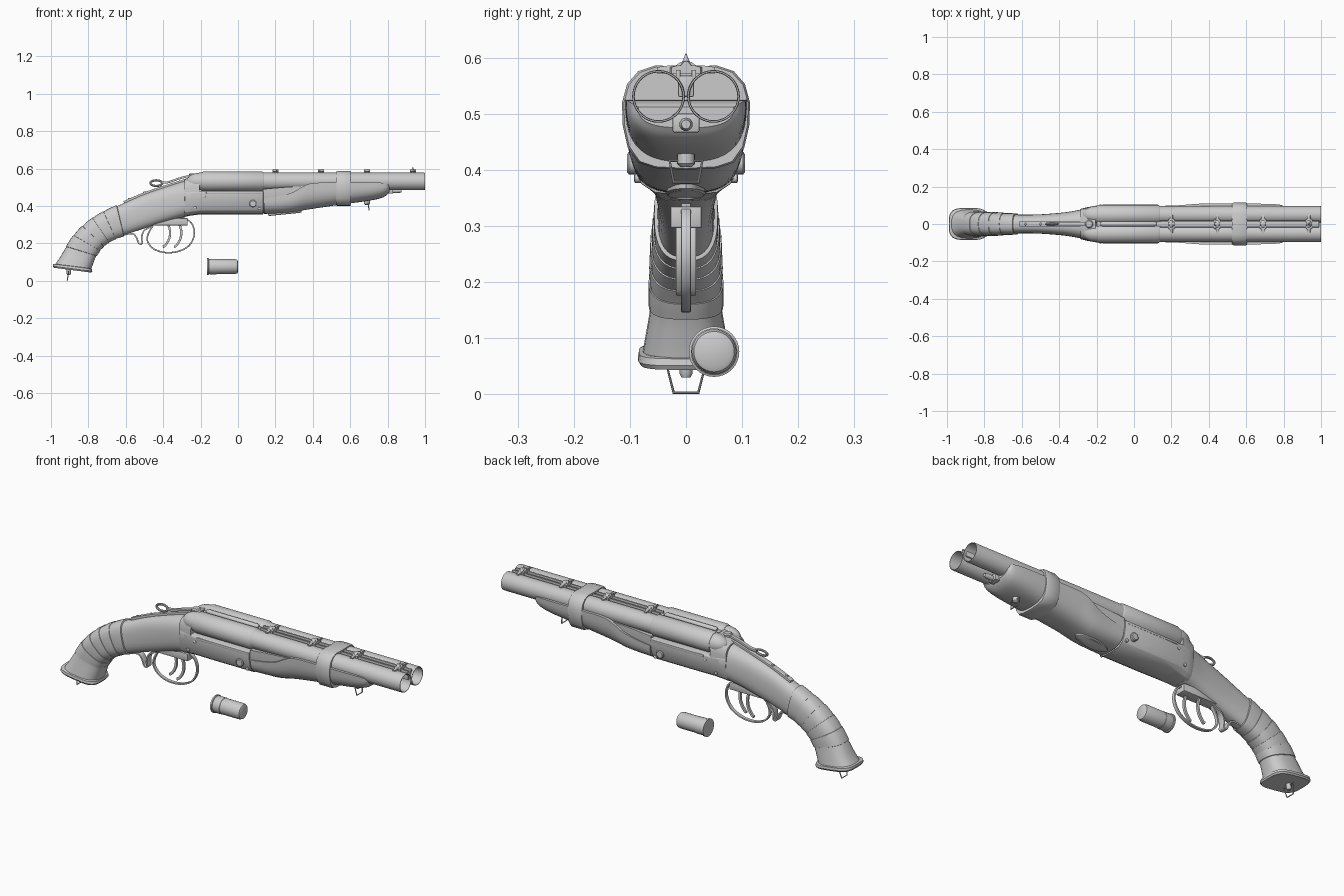
import bpy, bmesh, math
from mathutils import Vector as V

# ---------- helpers ----------
def loft(name, rings, bevel=0, closed=False):
    """Skin a list of equal-length closed rings, capping both ends."""
    bm = bmesh.new()
    vs = [[bm.verts.new(p) for p in r] for r in rings]
    n = len(vs[0])
    pairs = list(zip(vs, vs[1:])) + ([(vs[-1], vs[0])] if closed else [])
    for a, b in pairs:
        for i in range(n):
            bm.faces.new((a[i], a[(i + 1) % n], b[(i + 1) % n], b[i]))
    if not closed:
        bm.faces.new(vs[0])
        bm.faces.new(vs[-1])
    bmesh.ops.recalc_face_normals(bm, faces=bm.faces)
    me = bpy.data.meshes.new(name)
    bm.to_mesh(me)
    bm.free()
    ob = bpy.data.objects.new(name, me)
    bpy.context.collection.objects.link(ob)
    if bevel:
        m = ob.modifiers.new("bevel", 'BEVEL')
        m.width, m.segments, m.limit_method = bevel, 2, 'ANGLE'
    return ob

def spline(pts, t):
    """Catmull-Rom sample of tuples at parameter t."""
    i = max(0, min(int(t), len(pts) - 2))
    f = t - i
    p = [pts[max(0, min(j, len(pts) - 1))] for j in range(i - 1, i + 3)]
    return [0.5 * (2 * b + (c - a) * f + (2 * a - 5 * b + 4 * c - d) * f * f
                   + (3 * b - a - 3 * c + d) * f ** 3) for a, b, c, d in zip(*p)]

def smooth(pts, k=5):
    return [spline(pts, i / k) for i in range((len(pts) - 1) * k + 1)]

def pw(v, e):
    return math.copysign(abs(v) ** e, v)

def box(name, lo, hi, bevel=0.003):
    rect = [(lo[1], lo[2]), (hi[1], lo[2]), (hi[1], hi[2]), (lo[1], hi[2])]
    return loft(name, [[(x, y, z) for y, z in rect] for x in (lo[0], hi[0])], bevel)

def lathe(name, prof, c, axis='x', n=32, closed=False):
    """Revolve (offset, radius) pairs around an axis through c."""
    rings = []
    for o, r in prof:
        ring = []
        for k in range(n):
            a = 2 * math.pi * k / n
            u, w = r * math.cos(a), r * math.sin(a)
            d = {'x': (o, u, w), 'y': (u, o, w), 'z': (u, w, o)}[axis]
            ring.append(V(c) + V(d))
        rings.append(ring)
    return loft(name, rings, 0, closed)

def ribbon(name, path, width, thick, y=0, k=5):
    """Flat strap following an x-z path."""
    pts = [V((p[0], 0, p[1])) for p in smooth(path, k)]
    rings = []
    for i, p in enumerate(pts):
        t = (pts[min(i + 1, len(pts) - 1)] - pts[max(i - 1, 0)]).normalized()
        nrm = V((-t.z, 0, t.x)) * thick / 2
        rings.append([p + s * nrm + V((0, y + q * width / 2, 0))
                      for s, q in ((1, -1), (1, 1), (-1, 1), (-1, -1))])
    return loft(name, rings, 0.0015)

def wire(name, pts, r, cyclic=False):
    cu = bpy.data.curves.new(name, 'CURVE')
    cu.dimensions, cu.bevel_depth, cu.bevel_resolution, cu.use_fill_caps = '3D', r, 2, True
    s = cu.splines.new('POLY')
    s.points.add(len(pts) - 1)
    for q, p in zip(s.points, pts):
        q.co = (*p, 1)
    s.use_cyclic_u = cyclic
    ob = bpy.data.objects.new(name, cu)
    bpy.context.collection.objects.link(ob)
    return ob

def mirrored(half):
    """Close a half outline of (y, z) running from the top to the bottom."""
    return half + [(-y, z) for y, z in reversed(half) if y > 1e-5]

# ---------- barrels, hollow at the muzzle ----------
for s, side in ((-1, "right"), (1, "left")):
    c = (0, s * 0.049, 0.531)
    lathe("barrel_" + side, [(-0.2, 0.047), (0.995, 0.047), (1.0, 0.046), (1.0, 0.0435),
                             (0.995, 0.0425), (0.3, 0.0425)], c, n=36)
    lathe("breech_sleeve_" + side, [(-0.205, 0.04), (-0.2, 0.048), (-0.185, 0.053), (0.13, 0.053),
                                    (0.14, 0.047)], c, n=36)
    # rounded fence behind each breech
    lathe("breech_fence_" + side,
          [(-0.2 - 0.075 * math.sin(a), 0.046 * math.cos(a) + 0.001)
           for a in [i * math.pi / 16 for i in range(9)]], c)
    # hinge pin and side screws
    lathe("hinge_pin_" + side, [(s * 0.08, 0.02), (s * 0.102, 0.02), (s * 0.105, 0.016)],
          (0.08, 0, 0.412), 'y', 20)
    for x, z, y in ((-0.18, 0.45, 0.101), (0.115, 0.385, 0.091), (-0.23, 0.39, 0.085)):
        lathe("side_screw_" + side, [(s * 0.05, 0.008), (s * y, 0.008), (s * (y + 0.002), 0.005)],
              (x, 0, z), 'y', 12)
    # rib rails
    box("rib_rail_" + side, (0.14, s * 0.014 - 0.004, 0.56), (0.99, s * 0.014 + 0.004, 0.578), 0.001)
    box("ledge_" + side, (-0.17, s * 0.094 - 0.009, 0.464), (0.13, s * 0.094 + 0.009, 0.477))

# ---------- rib, clips and front sight ----------
box("rib", (-0.2, -0.014, 0.53), (0.99, 0.014, 0.568))
lathe("rear_rib", [(-0.18, 0.008), (-0.17, 0.013), (0.11, 0.013), (0.12, 0.008)], (0, 0, 0.571), n=16)
for x in (0.2, 0.445, 0.69, 0.935):
    arch = [(0.052, 0.572), (0.052, 0.583), (0.03, 0.586), (0.018, 0.586), (0.01, 0.592), (0, 0.594)]
    prof = arch + [(-y, z) for y, z in reversed(arch[:-1])]
    loft("rib_clip", [[(x + d, y * k, z) for y, z in prof] for d, k in
                      ((-0.016, 0.5), (-0.008, 0.55), (-0.007, 1), (0.007, 1), (0.008, 0.55), (0.016, 0.5))])
lathe("front_sight", [(0.588, 0.009), (0.594, 0.006), (0.607, 0.001)], (0.935, 0, 0), 'z', 12)

# ---------- receiver ----------
half = [(0, 0.48), (0.097, 0.48), (0.102, 0.472), (0.1, 0.44), (0.093, 0.405), (0.08, 0.375),
        (0.055, 0.359), (0, 0.355)]
loft("receiver", [[(x, y * k, z + dz * (0.48 - z) / 0.12) for y, z in mirrored(half)]
                  for x, k, dz in ((-0.285, 0.8, -0.012), (-0.25, 0.88, -0.006), (-0.2, 0.97, 0),
                                   (-0.1, 1, 0), (0.135, 1, 0))], 0.003)
breech = [(0, 0.57), (0.05, 0.572), (0.08, 0.555), (0.093, 0.53), (0.097, 0.5), (0.097, 0.45), (0, 0.45)]
loft("standing_breech", [[(x, y * k, 0.45 + (z - 0.45) * h) for y, z in mirrored(breech)]
                         for x, k, h in ((-0.285, 0.82, 0.72), (-0.26, 0.88, 0.88), (-0.23, 0.95, 0.97),
                                         (-0.205, 1, 1))])
box("barrel_lump", (-0.19, -0.06, 0.46), (0.3, 0.06, 0.5))

# ---------- grip: (top x, top z, bottom x, bottom z, half width) ----------
GRIP = [(-0.265, 0.54, -0.27, 0.345, 0.08), (-0.37, 0.508, -0.36, 0.322, 0.063),
        (-0.5, 0.463, -0.49, 0.283, 0.052), (-0.61, 0.415, -0.585, 0.252, 0.05),
        (-0.71, 0.37, -0.65, 0.23, 0.053), (-0.79, 0.322, -0.70, 0.203, 0.058),
        (-0.86, 0.258, -0.735, 0.172, 0.06), (-0.915, 0.185, -0.757, 0.135, 0.063),
        (-0.955, 0.12, -0.775, 0.09, 0.072), (-0.98, 0.085, -0.785, 0.06, 0.078)]

def grip_ring(t, off=0.0, n=32, p=0.75):
    tx, tz, bx, bz, w = spline(GRIP, t)
    c, a = V(((tx + bx) / 2, 0, (tz + bz) / 2)), V(((tx - bx) / 2, 0, (tz - bz) / 2))
    a *= 1 + off / a.length
    return [c + a * pw(math.sin(q), p) + V((0, (w + off) * pw(math.cos(q), p), 0))
            for q in [2 * math.pi * i / n for i in range(n)]]

loft("grip", [grip_ring(i / 4) for i in range(37)])
# overlapping tape wraps
for i in range(5):
    a = 3.35 + i * 0.72
    loft("tape_wrap", [grip_ring(a + d * 0.72, o) for d, o in
                       ((0, 0.001), (0.03, 0.006), (0.4, 0.006), (0.75, 0.005), (1.1, 0.0035), (1.13, 0.0))])
# flared butt plate
def plate_ring(dz, off):
    return [p + V((-0.002, 0, dz)) for p in grip_ring(9, off, 32, 0.55)]
loft("butt_plate", [plate_ring(0.006, 0), plate_ring(0.004, 0.006), plate_ring(-0.008, 0.008),
                    plate_ring(-0.016, 0.003)])

# ---------- forend: (x, top, bottom, half width) ----------
def forend(name, stations, p=0.72, n=22):
    rings = []
    for x, top, bot, w in smooth(stations, 4):
        rings.append([(x, w * pw(math.cos(q), p), top - (top - bot) * abs(math.sin(q)) ** p)
                      for q in [math.pi * i / n for i in range(n + 1)]])
    return loft(name, rings)

forend("forend_iron", [(0.135, 0.49, 0.362, 0.096), (0.25, 0.5, 0.372, 0.095), (0.42, 0.51, 0.4, 0.095)])
forend("forend_wood", [(0.14, 0.44, 0.358, 0.097), (0.22, 0.452, 0.36, 0.099), (0.29, 0.472, 0.366, 0.104),
                       (0.34, 0.5, 0.375, 0.108), (0.4, 0.522, 0.385, 0.109), (0.55, 0.525, 0.407, 0.109),
                       (0.7, 0.525, 0.428, 0.108), (0.765, 0.524, 0.442, 0.105), (0.795, 0.52, 0.458, 0.099),
                       (0.81, 0.512, 0.475, 0.085)])
# strap around barrels and forend
strap = [(0, 0.584), (0.055, 0.586), (0.085, 0.576), (0.105, 0.553), (0.114, 0.52), (0.113, 0.48),
         (0.104, 0.44), (0.085, 0.413), (0.055, 0.403), (0, 0.4)]
loft("forend_strap", [[(x, y * k, 0.49 + (z - 0.49) * k) for y, z in mirrored(strap)]
                      for x, k in ((0.525, 0.97), (0.532, 1), (0.598, 1), (0.605, 0.97))])
# forend latch plate below, lug and retaining rod
loft("latch_plate", [[(0.25 + 0.09 * k * math.cos(q), 0.035 * k * math.sin(q), z + 0.1 * 0.09 * k * math.cos(q))
                      for q in [2 * math.pi * i / 24 for i in range(24)]]
                     for k, z in ((1, 0.38), (1, 0.358), (0.9, 0.355))])
box("barrel_lug", (0.79, -0.024, 0.467), (0.83, 0.024, 0.5))
lathe("retaining_rod", [(0.78, 0.012), (0.86, 0.012), (0.875, 0.008)], (0, 0, 0.481), n=16)

# ---------- sling loops ----------
def sling(name, x, top, bot, w1, w2, lean):
    wire(name, [(x, -w1, top), (x + lean, -w2, bot), (x + lean, w2, bot), (x, w1, top)], 0.003, True)
sling("front_sling_loop", 0.695, 0.416, 0.378, 0.029, 0.022, 0.006)
lathe("front_sling_stud", [(0.405, 0.01), (0.411, 0.016), (0.45, 0.016)], (0.69, 0, 0), 'z', 16)
sling("butt_sling_loop", -0.905, 0.05, 0.003, 0.034, 0.022, -0.008)
lathe("butt_sling_stud", [(0.03, 0.008), (0.038, 0.012), (0.07, 0.012)], (-0.905, 0, 0), 'z', 16)

# ---------- trigger guard and triggers ----------
ribbon("trigger_guard", [(-0.3, 0.34), (-0.25, 0.31), (-0.233, 0.25), (-0.26, 0.19), (-0.32, 0.157),
                         (-0.39, 0.151), (-0.45, 0.17), (-0.483, 0.21), (-0.48, 0.25), (-0.455, 0.295)],
       0.017, 0.008)
ribbon("guard_tail", [(-0.62, 0.243), (-0.565, 0.252), (-0.543, 0.23), (-0.53, 0.2), (-0.513, 0.2),
                      (-0.515, 0.235), (-0.5, 0.27), (-0.46, 0.29)], 0.034, 0.008)
box("trigger_plate", (-0.46, -0.028, 0.296), (-0.27, 0.028, 0.335)).rotation_euler = (0, 0, 0)
for x, y in ((-0.31, -0.012), (-0.37, 0.012)):
    ribbon("trigger", [(x - 0.01, 0.32), (x + 0.006, 0.27), (x + 0.002, 0.225), (x - 0.02, 0.188),
                       (x - 0.032, 0.182)], 0.012, 0.012, y)

# ---------- top tang and opening lever ----------
ribbon("top_tang", [(-0.61, 0.419), (-0.5, 0.466), (-0.38, 0.507), (-0.27, 0.541)], 0.026, 0.014)
for x, z in ((-0.58, 0.44), (-0.5, 0.474)):
    lathe("tang_screw", [(-0.02, 0.008), (0.0, 0.008), (0.003, 0.005)], (x, 0, z), 'z', 12)
lathe("lever_pivot", [(0.53, 0.022), (0.568, 0.022), (0.574, 0.017)], (-0.24, 0, 0), 'z', 20)
ribbon("lever_arm", [(-0.24, 0.565), (-0.31, 0.548), (-0.37, 0.528), (-0.41, 0.524)], 0.018, 0.011)
wire("lever_loop", [(-0.437 + 0.032 * math.cos(q), 0.004 * math.sin(q), 0.522 + 0.015 * math.sin(q))
                    for q in [2 * math.pi * i / 20 for i in range(20)]], 0.006, True)

# ---------- loose cartridge ----------
lathe("cartridge", [(-0.165, 0.038), (-0.165, 0.045), (-0.157, 0.045), (-0.155, 0.041), (-0.15, 0.0415),
                    (-0.115, 0.0415), (-0.114, 0.04), (-0.015, 0.04), (-0.004, 0.036), (0.0, 0.028)],
      (0, 0.05, 0.076))

# ---------- finish: curves to mesh, smooth shading with sharp edges ----------
bpy.ops.object.select_all(action='SELECT')
bpy.context.view_layer.objects.active = bpy.data.objects["lever_loop"]
bpy.ops.object.convert(target='MESH')
bpy.ops.object.shade_smooth_by_angle(angle=math.radians(35))
